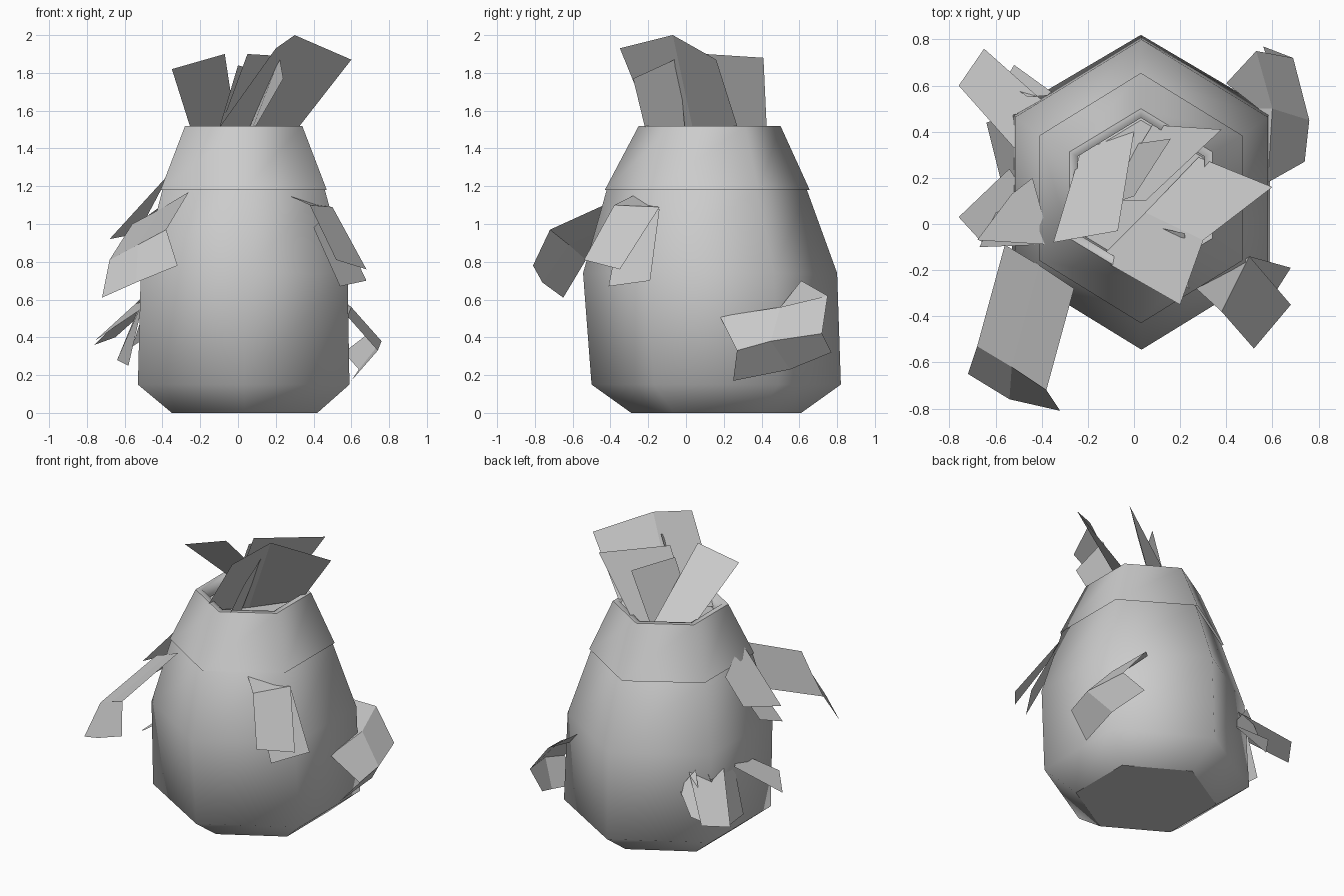
import bpy, bmesh

cube = bpy.data.objects.get("Cube")
if cube:
    bpy.data.objects.remove(cube, do_unlink=True)

grey = bpy.data.materials.new("plain_grey")
grey.use_nodes = True
colour = (0.6, 0.6, 0.6, 1)
grey.diffuse_color = colour
grey.node_tree.nodes["Principled BSDF"].inputs["Base Color"].default_value = colour


def finish(name, bm):
    mesh = bpy.data.meshes.new(name)
    bm.to_mesh(mesh)
    bm.free()
    mesh.materials.append(grey)
    obj = bpy.data.objects.new(name, mesh)
    bpy.context.collection.objects.link(obj)
    return obj


def hexagon(bm, z, left, right, front, back):
    """Ring of six vertices with points at front and back."""
    mid = (left + right) / 2
    near = front + (back - front) / 4
    far = back - (back - front) / 4
    outline = [(mid, front), (right, near), (right, far),
               (mid, back), (left, far), (left, near)]
    return [bm.verts.new((x, y, z)) for x, y in outline]


def hex_shell(name, profile, capped):
    """Loft hexagons upwards; sides are smooth and caps are flat."""
    bm = bmesh.new()
    rings = [hexagon(bm, *level) for level in profile]
    for low, high in zip(rings, rings[1:]):
        for i in range(len(low)):
            j = (i + 1) % len(low)
            bm.faces.new((low[i], low[j], high[j], high[i])).smooth = True
    if capped:
        bm.faces.new(rings[0][::-1])
        bm.faces.new(rings[-1])
    return finish(name, bm)


def leaf(name, *rows):
    """Sheet lofted through rows of points, from root to tip."""
    bm = bmesh.new()
    strips = [[bm.verts.new(p) for p in row] for row in rows]
    for a, b in zip(strips, strips[1:]):
        for i in range(len(a) - 1):
            bm.faces.new((a[i], a[i + 1], b[i + 1], b[i]))
    return finish(name, bm)


# Pot body: height, left, right, front, back
hex_shell("pot_body", [
    (0, -.35, .42, -.29, .61),
    (.15, -.53, .59, -.5, .82),
    (.74, -.515, .58, -.545, .8),
    (1.18, -.4, .46, -.42, .64),
    (1.44, -.24, .3, -.2, .45),
], True)

# Collar with a thick rim
hex_shell("pot_collar", [
    (1.18, -.41, .47, -.43, .655),
    (1.52, -.28, .34, -.25, .5),
], False)
hex_shell("collar_rim", [
    (1.52, -.28, .34, -.25, .5),
    (1.52, -.245, .305, -.21, .46),
    (1.41, -.25, .31, -.215, .465),
], False)

# Leaves growing from the opening
leaf("broad_top_leaf",
     [(-.15, -.15, 1.44), (.05, .05, 1.44), (.28, .29, 1.46)],
     [(.2, -.35, 1.93), (.3, -.07, 2), (.6, .16, 1.87)])
leaf("right_top_leaf",
     [(-.23, .32, 1.44), (.0, .4, 1.44)],
     [(-.35, -.08, 1.82), (-.07, -.03, 1.9)])
leaf("back_top_leaf",
     [(-.12, .1, 1.44), (.08, .43, 1.45)],
     [(.05, .1, 1.9), (.38, .41, 1.88)])
leaf("small_top_leaf",
     [(-.12, .08, 1.44), (.02, .35, 1.44)],
     [(.0, .12, 1.84), (.16, .37, 1.8)])
leaf("front_top_leaf",
     [(.05, -.2, 1.44), (.03, .0, 1.44)],
     [(.24, -.28, 1.77), (.22, -.04, 1.88)])

# Large folded leaf at the front right
leaf("large_side_leaf",
     [(-.56, -.09, 1), (-.41, -.18, 1.08), (-.26, -.28, 1.17)],
     [(-.68, -.53, .81), (-.53, -.62, .89), (-.38, -.72, .97)],
     [(-.72, -.65, .61), (-.54, -.76, .69), (-.32, -.81, .78)])

# Doubled leaf at the front left
leaf("front_left_leaf",
     [(.27, -.28, 1.15), (.42, -.2, 1.1)],
     [(.38, -.38, 1.1), (.5, -.14, 1.09)],
     [(.52, -.54, .81), (.68, -.35, .76)])
leaf("front_left_under_leaf",
     [(.4, -.35, .98), (.5, -.14, 1.08)],
     [(.54, -.41, .67), (.68, -.19, .7)])

# Drooping leaf at the back left
leaf("back_left_leaf",
     [(.55, .18, .51), (.54, .5, .56), (.4, .61, .7)],
     [(.58, .18, .51), (.6, .5, .56), (.53, .75, .62)],
     [(.74, .27, .33), (.76, .45, .38), (.69, .72, .42)],
     [(.6, .25, .17), (.64, .55, .23), (.56, .77, .32)])

# Upper leaves on the right side
leaf("upper_right_leaf",
     [(-.36, -.09, 1.27), (-.44, .2, 1.16)],
     [(-.68, -.07, .92), (-.53, .13, .95)])
leaf("upper_right_under_leaf",
     [(-.4, -.09, 1.1), (-.47, .1, 1.05)],
     [(-.67, -.1, .8), (-.6, .05, .85)])

# Lower leaves on the right side
leaf("lower_right_leaf",
     [(-.44, .08, .6), (-.54, .24, .58)],
     [(-.65, -.09, .46), (-.76, .03, .38)])
leaf("lower_back_leaf",
     [(-.52, .33, .6), (-.38, .52, .64)],
     [(-.76, .6, .36), (-.65, .76, .4)])
leaf("hanging_leaf",
     [(-.5, .2, .6), (-.5, .48, .62)],
     [(-.58, .2, .25), (-.64, .44, .28)])
leaf("rear_hanging_leaf",
     [(-.46, .55, .66), (-.34, .56, .5)],
     [(-.56, .62, .35), (-.52, .69, .4)])
